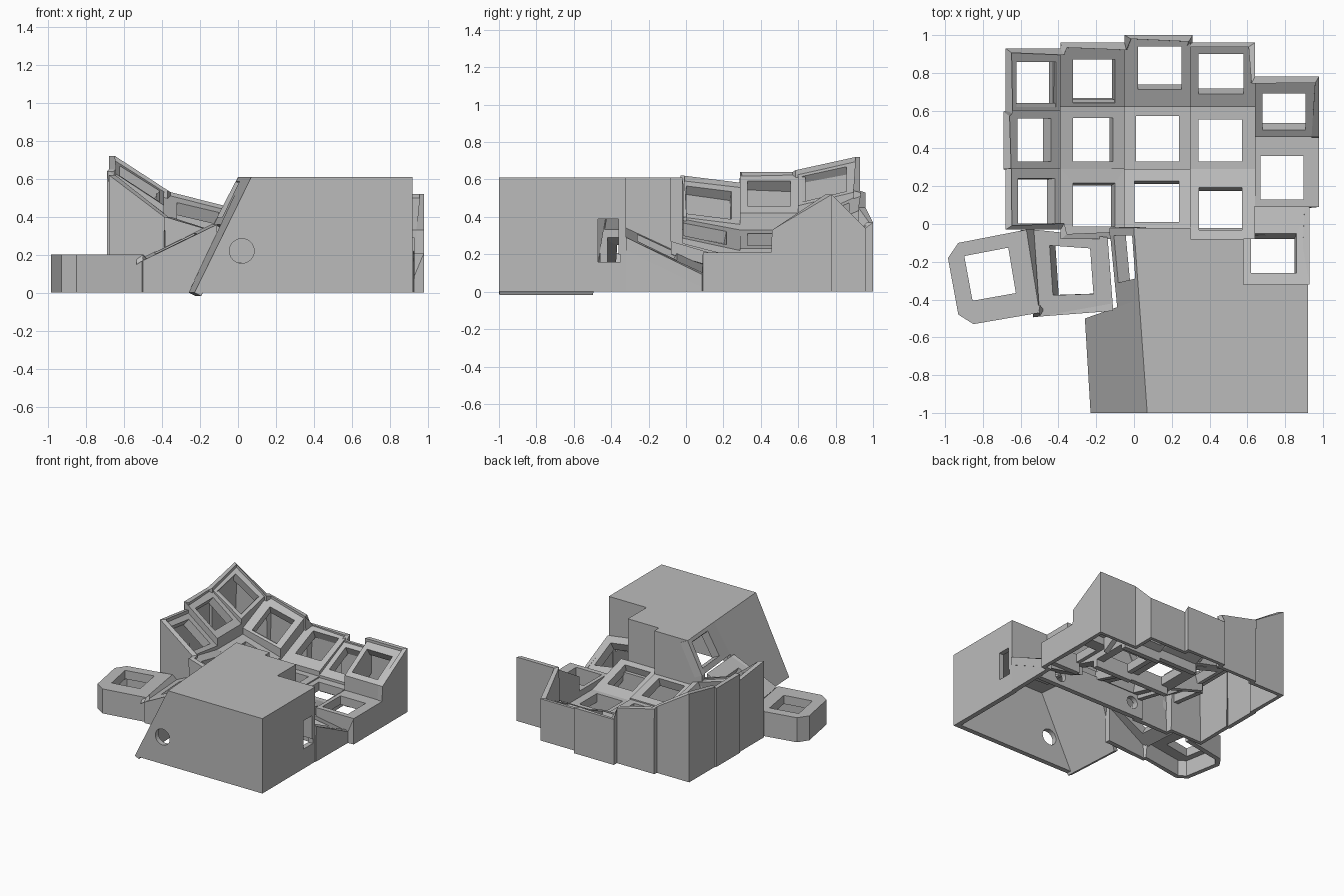
import bpy
import bmesh
from mathutils import Vector

cube = bpy.data.objects.get("Cube")
if cube:
    bpy.data.objects.remove(cube, do_unlink=True)

WALL = 0.04
PLATE = 0.07

grey = bpy.data.materials.new("matte grey")
grey.use_nodes = True
COLOUR = (0.5, 0.5, 0.5, 1)
grey.diffuse_color = COLOUR
grey.node_tree.nodes["Principled BSDF"].inputs["Base Color"].default_value = COLOUR


def make(name, verts, faces, thick=0):
    mesh = bpy.data.meshes.new(name)
    mesh.from_pydata([tuple(v) for v in verts], [], faces)
    mesh.materials.append(grey)
    obj = bpy.data.objects.new(name, mesh)
    bpy.context.collection.objects.link(obj)
    if thick:
        mod = obj.modifiers.new("thickness", 'SOLIDIFY')
        mod.thickness = thick
        mod.offset = -1
        mod.use_even_offset = False
    return obj


def sheet(name, pts, thick=WALL):
    """One flat panel, thickened inwards."""
    return make(name, pts, [list(range(len(pts)))], thick)


def curtain(name, pts, base=0.0, drop=None):
    """Vertical wall hanging from a line of top points."""
    verts, faces = [], []
    for x, y, z in pts:
        verts += [(x, y, z), (x, y, base if drop is None else z - drop)]
    for i in range(0, 2 * len(pts) - 2, 2):
        faces.append((i, i + 1, i + 3, i + 2))
    return make(name, verts, faces, WALL)


def plate(name, corners, hole):
    """Thick switch plate: corners front-left, front-right, back-right, back-left."""
    fl, fr, br, bl = c = [Vector(p) for p in corners]
    n = (fr - bl).cross(br - fl).normalized()
    if n.z < 0:
        n = -n
    u0, u1, v0, v1 = hole
    inner = [fl.lerp(fr, u).lerp(bl.lerp(br, u), v)
             for u, v in ((u0, v0), (u1, v0), (u1, v1), (u0, v1))]
    down = Vector((0, 0, -PLATE)) if n.z > 0.7 else -n * PLATE
    verts = c + inner + [p + down for p in c] + [p - n * PLATE for p in inner]
    faces = []
    for i in range(4):
        j = (i + 1) % 4
        faces += [(i, j, j + 4, i + 4), (i + 8, i + 12, j + 12, j + 8),
                  (i, i + 8, j + 8, j), (i + 4, j + 4, j + 12, i + 12)]
    return make(name, verts, faces)


def cut(target, name, centre, size, sides=4):
    """Cut a box or a round hole (axis along y) through a wall."""
    bm = bmesh.new()
    if sides == 4:
        bmesh.ops.create_cube(bm, size=1)
    else:
        bmesh.ops.create_cone(bm, cap_ends=True, segments=sides,
                              radius1=0.5, radius2=0.5, depth=1)
        for v in bm.verts:
            v.co = (v.co.x, -v.co.z, v.co.y)
    for v in bm.verts:
        v.co = Vector(a * b + d for a, b, d in zip(v.co, size, centre))
    cutter = make(name, [], [])
    bm.to_mesh(cutter.data)
    bm.free()
    cutter.hide_render = True
    cutter.hide_viewport = True
    cutter.display_type = 'WIRE'
    mod = target.modifiers.new("opening", 'BOOLEAN')
    mod.operation = 'DIFFERENCE'
    mod.solver = 'EXACT'
    mod.object = cutter


# Finger keys: column -> rows of (y front, y back, z FL, FR, BR, BL, hole)
columns = {
    "inner": (-0.68, -0.39, [
        (-0.03, 0.29, 0.62, 0.40, 0.36, 0.58, (.23, .9, .1, .85)),
        (0.29, 0.60, 0.64, 0.42, 0.42, 0.64, (.22, .83, .07, .87)),
        (0.60, 0.93, 0.65, 0.46, 0.54, 0.72, (.2, .92, .06, .78))]),
    "index": (-0.39, -0.05, [
        (-0.08, 0.29, 0.40, 0.30, 0.22, 0.33, (.2, .85, .18, .8)),
        (0.29, 0.62, 0.33, 0.23, 0.23, 0.33, (.2, .82, .09, .82)),
        (0.62, 0.96, 0.38, 0.30, 0.45, 0.53, (.2, .85, .06, .74))]),
    "middle": (-0.05, 0.30, [
        (-0.02, 0.29, 0.26, 0.26, 0.18, 0.18, (.15, .82, .1, .8)),
        (0.29, 0.62, 0.17, 0.17, 0.17, 0.17, (.17, .82, .12, .85)),
        (0.62, 1.0, 0.21, 0.21, 0.37, 0.37, (.2, .86, .24, .84))]),
    "ring": (0.30, 0.64, [
        (-0.08, 0.29, 0.27, 0.27, 0.16, 0.16, (.13, .8, .13, .74)),
        (0.29, 0.62, 0.16, 0.16, 0.16, 0.16, (.12, .8, .1, .8)),
        (0.62, 0.96, 0.18, 0.18, 0.34, 0.34, (.12, .82, .2, .82))]),
    "little": (0.64, 0.98, [
        (0.09, 0.46, 0.21, 0.21, 0.21, 0.21, (.09, .76, .1, .73)),
        (0.46, 0.78, 0.33, 0.33, 0.52, 0.52, (.09, .79, .12, .72))]),
}
for col, (x0, x1, rows) in columns.items():
    for r, (y0, y1, a, b, c, d, hole) in enumerate(rows):
        plate(f"{col}_key_plate_{r}",
              [(x0, y0, a), (x1, y0, b), (x1, y1, c), (x0, y1, d)], hole)
        if r:
            curtain(f"{col}_row_step_{r}", [(x0, y0, a), (x1, y0, b)], drop=0.13)
        if col == "inner":
            curtain(f"inner_column_step_{r}", [(x1, y0, b), (x1, y1, c)], drop=0.15)
        if col == "index":
            curtain(f"index_column_step_{r}", [(x1, y0, b), (x1, y1, c)], drop=0.13)
plate("little_key_plate_front", [(0.58, -0.32, 0.34), (0.93, -0.32, 0.29),
      (0.93, 0.09, 0.09), (0.58, 0.09, 0.15)], (.11, .8, .15, .66))
curtain("little_front_step", [(0.64, 0.09, 0.21), (0.98, 0.09, 0.21)], drop=0.15)
curtain("little_column_step", [(0.64, 0.78, 0.52), (0.64, 0.46, 0.33)], drop=0.25)

# Outer wall around the finger keys
curtain("outer_wall", [
    (0.925, -0.32, 0.29), (0.93, 0.085, 0.09), (0.98, 0.09, 0.21), (0.98, 0.455, 0.21),
    (0.98, 0.46, 0.33), (0.98, 0.78, 0.52), (0.64, 0.78, 0.52), (0.64, 0.96, 0.34),
    (0.31, 0.96, 0.34), (0.31, 1.0, 0.37), (-0.05, 1.0, 0.37), (-0.05, 0.96, 0.45),
    (-0.385, 0.96, 0.53), (-0.39, 0.93, 0.54), (-0.68, 0.93, 0.72), (-0.68, 0.6, 0.65),
    (-0.69, 0.595, 0.64), (-0.69, 0.29, 0.64), (-0.68, 0.285, 0.58), (-0.68, -0.03, 0.62),
    (-0.39, -0.03, 0.40), (-0.385, -0.08, 0.40), (-0.05, -0.08, 0.30)])

# Thumb keys
plate("thumb_key_plate_outer", [(-0.85, -0.53, 0.2), (-0.5, -0.47, 0.2),
      (-0.57, -0.03, 0.2), (-0.93, -0.10, 0.2)], (.05, .7, .28, .83))
sheet("thumb_outer_edge", [(-0.93, -0.10, 0.2), (-0.985, -0.18, 0.2),
      (-0.93, -0.48, 0.2), (-0.85, -0.53, 0.2)], PLATE)
plate("thumb_key_plate_middle", [(-0.5, -0.49, 0.17), (-0.11, -0.46, 0.36),
      (-0.14, -0.07, 0.36), (-0.53, -0.03, 0.17)], (.2, .75, .24, .83))
sheet("thumb_bridge", [(-0.5, -0.47, 0.2), (-0.5, -0.49, 0.17),
      (-0.53, -0.03, 0.17), (-0.57, -0.03, 0.2)])
plate("thumb_key_plate_inner", [(-0.089, -0.441, 0.36), (0.027, -0.4, 0.61),
      (0, -0.02, 0.61), (-0.13, -0.02, 0.36)], (.15, .9, .3, .9))
curtain("thumb_wall", [
    (-0.57, -0.03, 0.2), (-0.93, -0.10, 0.2), (-0.985, -0.18, 0.2), (-0.93, -0.48, 0.2),
    (-0.85, -0.53, 0.2), (-0.505, -0.47, 0.2), (-0.5, -0.49, 0.17), (-0.11, -0.46, 0.36)])

# Electronics housing
TOP = 0.61
back = [(0.92, -0.32, TOP), (0.58, -0.32, TOP), (0.58, -0.08, TOP),
        (0.3, -0.08, TOP), (0.3, -0.02, TOP), (0, -0.02, TOP)]
sheet("housing_top", [(0.07, -1, TOP), (0.92, -1, TOP)] + back)
curtain("housing_back", back + [(-0.13, -0.02, 0.36)], base=0.2)
sheet("housing_slope", [(-0.26, -0.5, 0), (-0.23, -1, 0), (0.07, -1, TOP), (0.027, -0.4, TOP)])
front = sheet("housing_front", [(-0.23, -1, 0), (0.92, -1, 0), (0.92, -1, TOP), (0.07, -1, TOP)])
side = curtain("housing_side", [(0.92, -1, TOP), (0.92, -0.32, TOP)])
divider = curtain("inner_divider", [(-0.1, -0.06, 0.2), (0.58, -0.06, 0.2), (0.89, -0.06, 0.13)])
cut(front, "cable_hole_cutter", (0.02, -1, 0.22), (0.13, 0.2, 0.13), 32)
cut(side, "port_cutter", (0.92, -0.41, 0.275), (0.2, 0.12, 0.23))
for i, (x, z) in enumerate([(0.7, 0.08), (0.0, 0.11)]):
    cut(divider, f"wire_hole_cutter_{i}", (x, -0.06, z), (0.1, 0.2, 0.1), 24)
